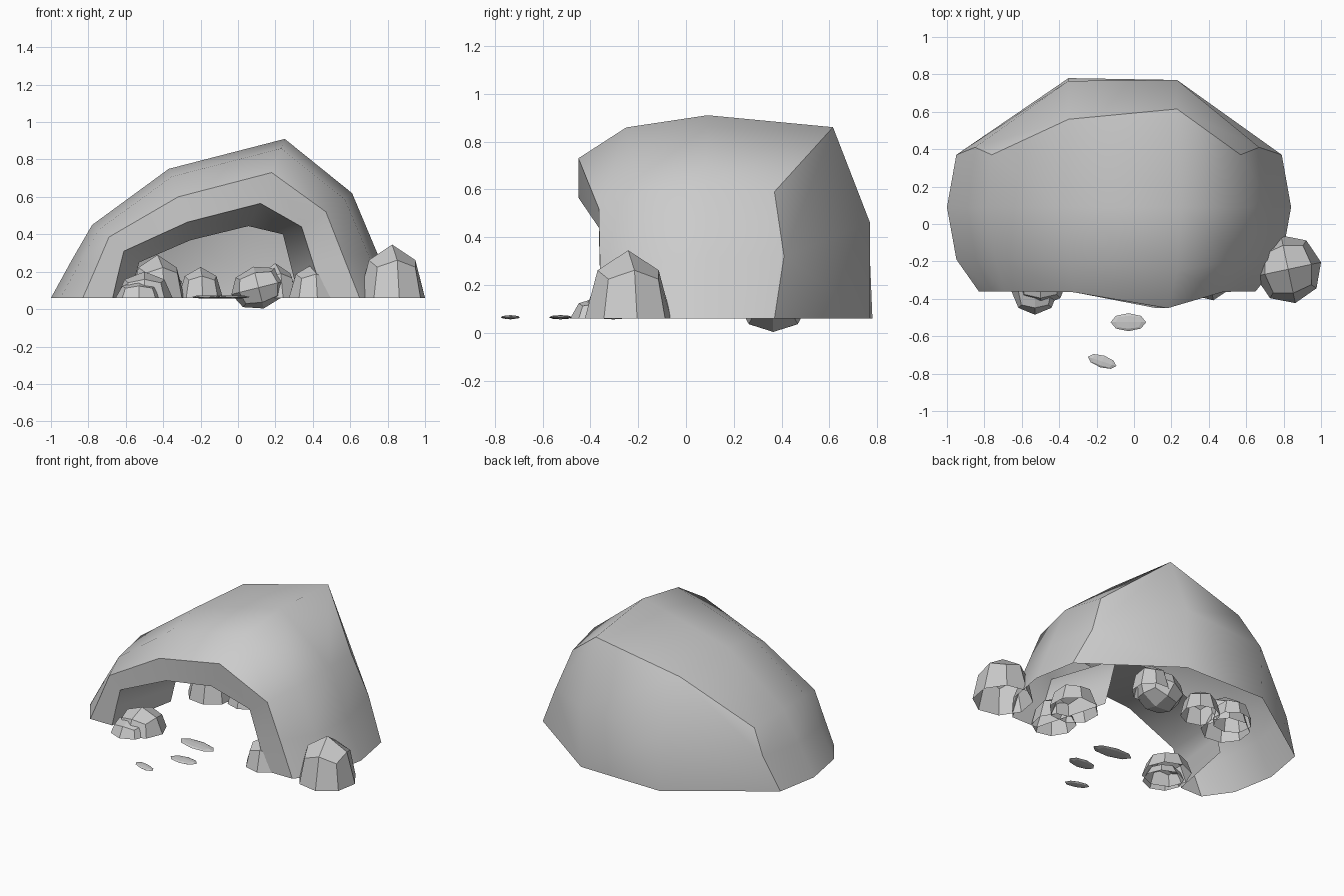
import bpy, bmesh, math
from mathutils import Matrix

if "Cube" in bpy.data.objects:
    bpy.data.objects.remove(bpy.data.objects["Cube"])

G = 0.06  # ground level of the rocks


def make_object(name, bm, smooth=None):
    mesh = bpy.data.meshes.new(name)
    bmesh.ops.recalc_face_normals(bm, faces=bm.faces)
    bm.to_mesh(mesh)
    bm.free()
    ob = bpy.data.objects.new(name, mesh)
    bpy.context.collection.objects.link(ob)
    if smooth:
        bpy.ops.object.select_all(action='DESELECT')
        bpy.context.view_layer.objects.active = ob
        ob.select_set(True)
        bpy.ops.object.shade_smooth_by_angle(angle=math.radians(smooth), keep_sharp_edges=True)
    return ob


# Cave shell: arch sections lofted from the back to the mouth, then a short inner lip
xz = [(-1, G), (-.89, .26), (-.78, .45), (-.37, .75), (.25, .91), (.61, .62), (.74, .31), (.84, G)]
middle = [(x, .09, z) for x, z in xz]
forward = [(-.08 + (x + .08) * .945, -.25 if i == 4 else -.19, G + (z - G) * .94)
           for i, (x, z) in enumerate(xz)]
crease = [(-.95, .37, G), (-.85, .41, .28), (-.76, .37, .43), (-.35, .56, .73),
          (.23, .615, .86), (.57, .37, .59), (.67, .41, .32), (.79, .37, G)]
mouth_out = [(-.83, -.36, G), (-.76, -.36, .22), (-.69, -.36, .385), (-.32, -.365, .60),
             (.18, -.45, .73), (.47, -.365, .52), (.56, -.36, .29), (.65, -.36, G)]
mouth_in = [(-.67, -.36, G), (-.64, -.36, .19), (-.61, -.36, .31), (-.27, -.365, .465),
            (.12, -.45, .565), (.34, -.365, .44), (.40, -.36, .25), (.46, -.36, G)]
lip_end = [(x * .8 - .04, .12, G + (z - G) * .76) for x, y, z in mouth_in]
lip_end[5:7] = [(.24, .12, .40), (.29, .12, .20)]

bm = bmesh.new()
rings = [[bm.verts.new(p) for p in ring]
         for ring in (crease, middle, forward, mouth_out, mouth_in, lip_end)]
for a, b in zip(rings, rings[1:]):
    for i in range(7):
        bm.faces.new((a[i], a[i + 1], b[i + 1], b[i]))
c = rings[0]             # rounded back of the shell
m3, m4, b3, b4 = [bm.verts.new(p) for p in
                  ((-.35, .765, .42), (.23, .77, .46), (-.35, .78, G), (.23, .77, G))]
for f in ((c[0], c[1], m3, b3), (c[1], c[2], c[3], m3), (c[3], c[4], m4, m3),
          (m3, m4, b4, b3), (c[4], c[5], c[6], m4), (c[6], c[7], b4, m4)):
    bm.faces.new(f)
for ring in (rings[0], rings[3], rings[4]):  # hard edges along the arches
    for p, q in zip(ring, ring[1:]):
        bm.edges.get((p, q)).smooth = False
make_object("cave_shell", bm, 58)


# Faceted boulders: a once-divided cube pushed to a ball, open underneath
def boulder(name, x, y, rx, ry, h, turn=0, full=False, z=G, tilt=0):
    bm = bmesh.new()
    bmesh.ops.create_cube(bm, size=2)
    bmesh.ops.subdivide_edges(bm, edges=bm.edges[:], cuts=1, use_grid_fill=True)
    for v in bm.verts:
        v.co.normalize()
    if not full:
        bmesh.ops.delete(bm, geom=[v for v in bm.verts if v.co.z < -.1], context='VERTS')
    bm.transform(Matrix.Translation((x, y, z)) @ Matrix.Rotation(math.radians(tilt), 4, 'Y')
                 @ Matrix.Rotation(math.radians(turn), 4, 'Z')
                 @ Matrix.Diagonal((rx, ry, h, 1)))
    make_object(name, bm)


boulder("side_boulder", .824, -.242, .18, .185, .285, 12)
boulder("left_mouth_boulder", -.50, -.29, .15, .15, .14)
boulder("left_mouth_boulder_small", -.53, -.36, .125, .125, .09)
boulder("right_mouth_boulder", .40, -.27, .13, .14, .18, 10)
boulder("right_inner_boulder", .42, -.06, .16, .15, .17, 25)
boulder("left_inner_boulder", -.43, .34, .15, .15, .23, 15)
boulder("left_inner_boulder_small", -.40, .44, .13, .12, .15, 30)
boulder("back_left_boulder", -.20, .38, .12, .12, .165, 5)
boulder("back_boulder", .11, .365, .15, .145, .115, 0, True, .115, -14)
boulder("back_right_boulder", .20, .40, .12, .12, .185, 20)

# Flat stepping stones leading into the mouth
for i, (x, y, rx, ry, turn) in enumerate(((-.17, -.735, .08, .033, -18),
                                          (-.03, -.525, .095, .048, 0),
                                          (-.085, -.305, .135, .055, -8))):
    boulder("stepping_stone_%d" % (i + 1), x, y, rx, ry, .009, turn, True, G + .005)
